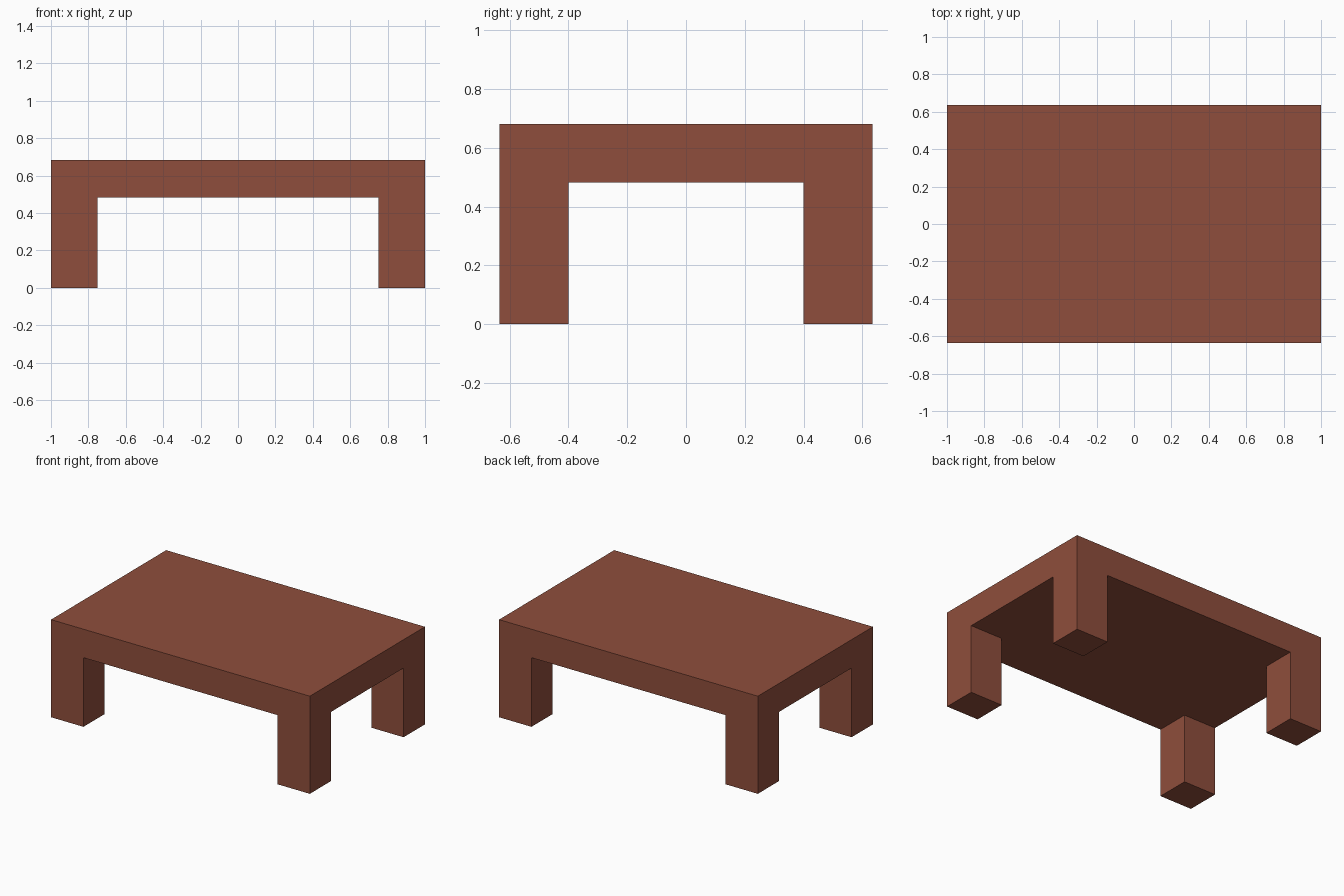
import bpy, bmesh

if "Cube" in bpy.data.objects:
    bpy.data.objects.remove(bpy.data.objects["Cube"])

X, Y = 1.0, 0.635            # half extents
LEG_X, LEG_Y = 0.75, 0.40    # inner corners of the legs
UNDER, TOP = 0.483, 0.682    # slab underside and top heights

wood = bpy.data.materials.new("reddish brown wood")
wood.diffuse_color = (0.275, 0.076, 0.045, 1)
wood.use_nodes = True
wood.node_tree.nodes["Principled BSDF"].inputs["Base Color"].default_value = wood.diffuse_color

bm = bmesh.new()

# Underside laid out as 3 x 3 cells, so the corner cells match the legs
xs, ys = (-X, -LEG_X, LEG_X, X), (-Y, -LEG_Y, LEG_Y, Y)
grid = [[bm.verts.new((x, y, UNDER)) for y in ys] for x in xs]
cells = {(i, j): bm.faces.new((grid[i][j], grid[i][j + 1], grid[i + 1][j + 1], grid[i + 1][j]))
         for i in range(3) for j in range(3)}


def extrude(faces, dz, keep=False):
    geom = bmesh.ops.extrude_face_region(bm, geom=faces, use_keep_orig=keep)["geom"]
    verts = [g for g in geom if isinstance(g, bmesh.types.BMVert)]
    bmesh.ops.translate(bm, verts=verts, vec=(0, 0, dz))


# Table top slab, keeping the underside
extrude(list(cells.values()), TOP - UNDER, keep=True)

# Legs pulled down from the four corner cells of the underside
for corner in [f for f in bm.faces
               if all(abs(v.co.z - UNDER) < 1e-5 for v in f.verts)
               and abs(f.calc_center_median().x) > LEG_X
               and abs(f.calc_center_median().y) > LEG_Y]:
    extrude([corner], -UNDER)

# Merge the flush faces into clean flat ones
bmesh.ops.recalc_face_normals(bm, faces=bm.faces)
bmesh.ops.dissolve_limit(bm, angle_limit=0.01, verts=bm.verts, edges=bm.edges)
bmesh.ops.recalc_face_normals(bm, faces=bm.faces)

mesh = bpy.data.meshes.new("table")
bm.to_mesh(mesh)
bm.free()
mesh.materials.append(wood)
bpy.context.collection.objects.link(bpy.data.objects.new("table", mesh))
